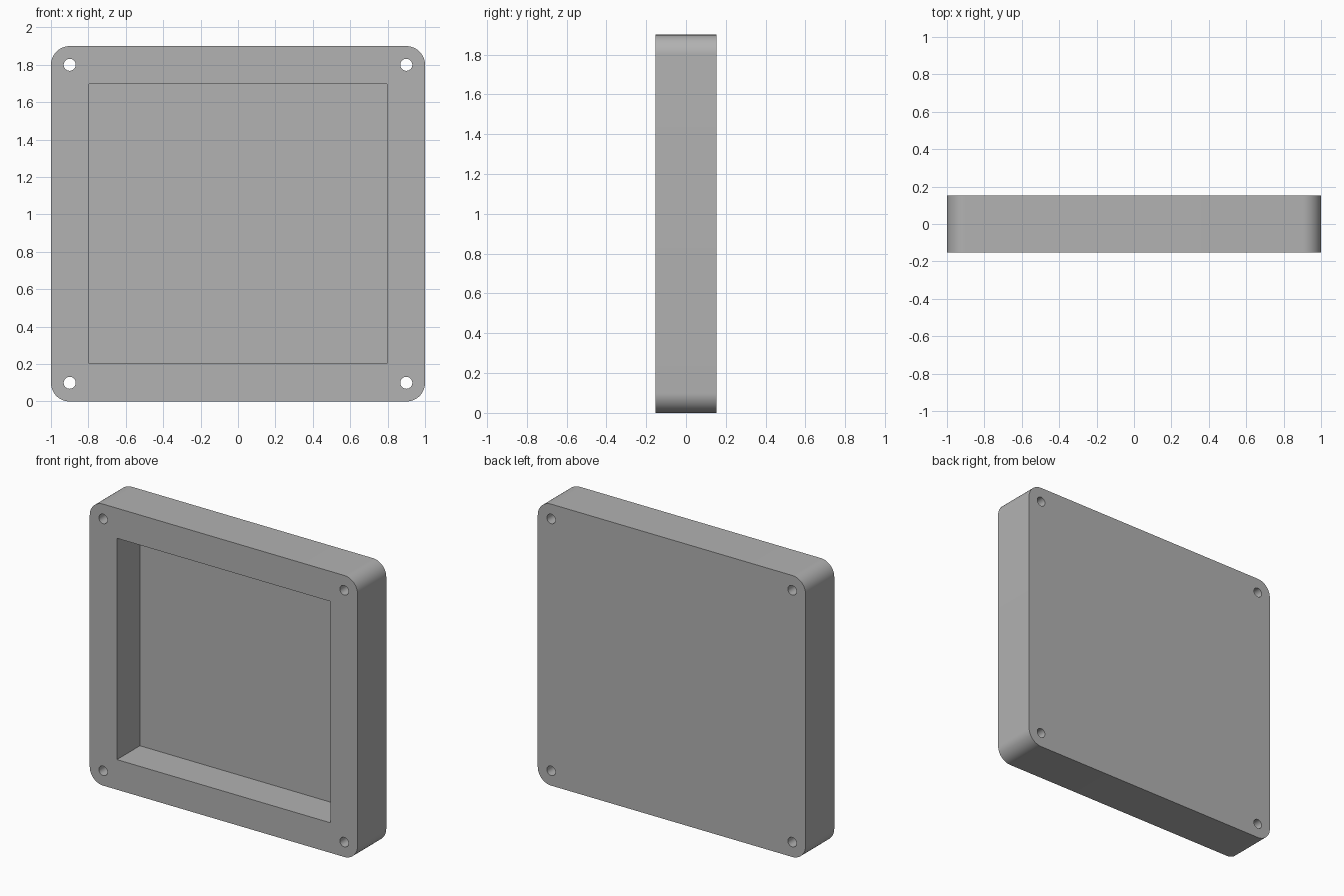
import bpy
import bmesh
from math import cos, sin, pi

WIDTH, HEIGHT, THICK = 2.0, 1.9, 0.306
CORNER, HOLE_R, INSET = 0.1, 0.032, 0.1
RIM, DEPTH = 0.203, 0.245
MID_Z = HEIGHT / 2

cube = bpy.data.objects.get("Cube")
if cube:
    bpy.data.objects.remove(cube, do_unlink=True)

grey = bpy.data.materials.new("plain grey")
grey.use_nodes = True
colour = (0.445, 0.445, 0.445, 1)
grey.diffuse_color = colour
grey.node_tree.nodes["Principled BSDF"].inputs["Base Color"].default_value = colour


def arc(cx, cz, radius, start, sweep, steps):
    return [(cx + radius * cos(start + sweep * i / steps),
             cz + radius * sin(start + sweep * i / steps)) for i in range(steps + 1)]


def prism(name, outline, y0, y1):
    """Extrude an outline in the xz plane from y0 to y1."""
    bm = bmesh.new()
    face = bm.faces.new([bm.verts.new((x, y0, z)) for x, z in outline])
    new = bmesh.ops.extrude_face_region(bm, geom=[face])["geom"]
    verts = [v for v in new if isinstance(v, bmesh.types.BMVert)]
    bmesh.ops.translate(bm, verts=verts, vec=(0, y1 - y0, 0))
    bmesh.ops.recalc_face_normals(bm, faces=bm.faces)
    mesh = bpy.data.meshes.new(name)
    bm.to_mesh(mesh)
    bm.free()
    mesh.materials.append(grey)
    obj = bpy.data.objects.new(name, mesh)
    bpy.context.collection.objects.link(obj)
    return obj


# Signs of the four corners, anticlockwise
corners = [(1, 1), (-1, 1), (-1, -1), (1, -1)]

# Rounded slab
outline = []
for i, (sx, sz) in enumerate(corners):
    outline += arc(sx * (WIDTH / 2 - CORNER), MID_Z + sz * (MID_Z - CORNER),
                   CORNER, i * pi / 2, pi / 2, 16)
body = prism("tray_body", outline, -THICK / 2, THICK / 2)

# Square-cornered recess open at the front
recess = [(sx * (WIDTH / 2 - RIM), MID_Z + sz * (MID_Z - RIM)) for sx, sz in corners]
cutters = [prism("recess_cutter", recess, -THICK, DEPTH - THICK / 2)]

# Screw holes right through the corners
for sx, sz in corners:
    circle = arc(sx * (WIDTH / 2 - INSET), MID_Z + sz * (MID_Z - INSET),
                 HOLE_R, 0, 2 * pi, 32)[:-1]
    cutters.append(prism("screw_hole_cutter", circle, -THICK, THICK))

# Cut, then discard the cutters
bpy.ops.object.select_all(action="DESELECT")
body.select_set(True)
bpy.context.view_layer.objects.active = body
for cutter in cutters:
    cutter.hide_render = True
    mod = body.modifiers.new("cut", "BOOLEAN")
    mod.operation, mod.solver, mod.object = "DIFFERENCE", "EXACT", cutter
    bpy.ops.object.modifier_apply(modifier=mod.name)
    bpy.data.objects.remove(cutter, do_unlink=True)

bpy.ops.object.shade_smooth_by_angle(angle=pi / 6)
